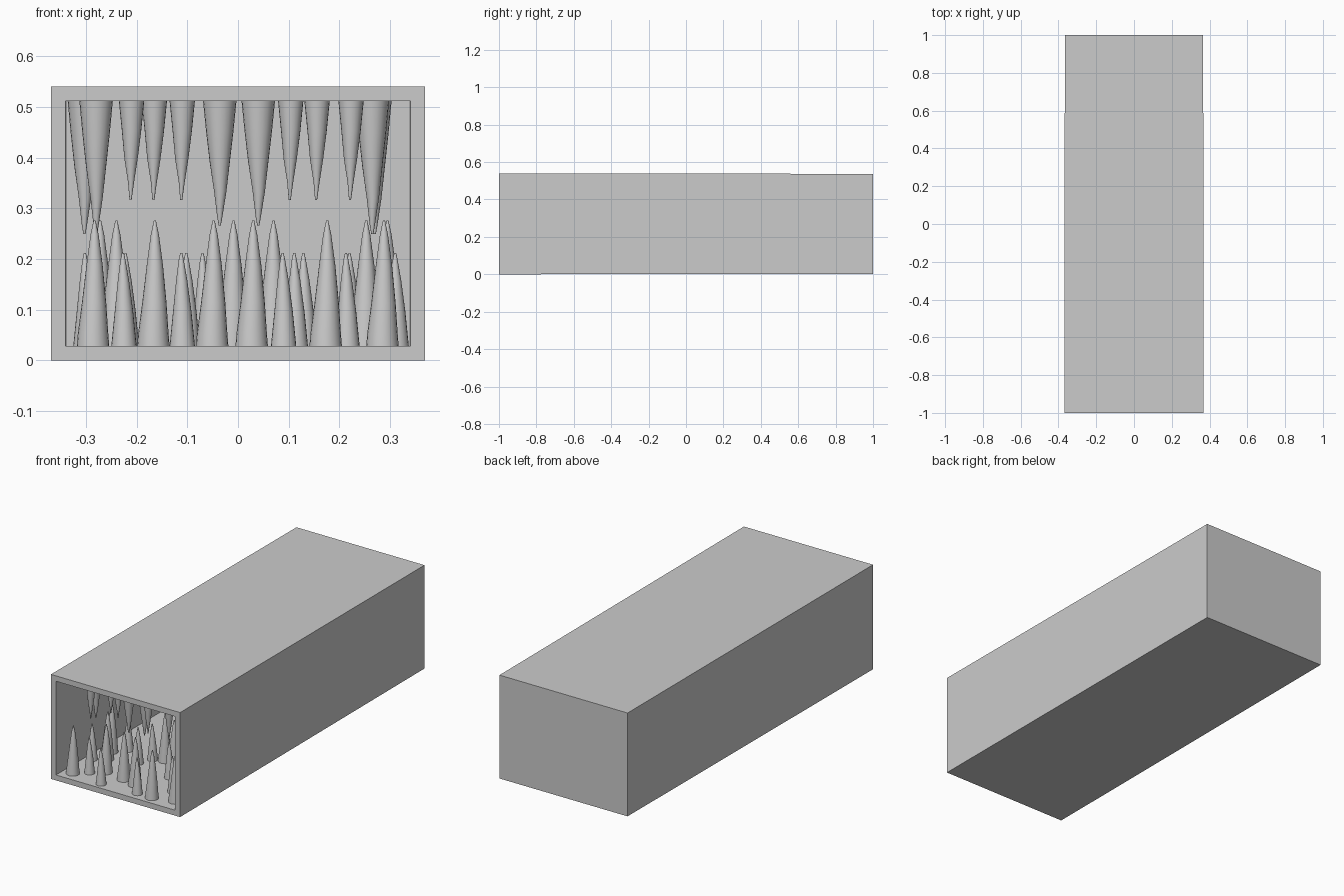
import bpy, bmesh, math

if "Cube" in bpy.data.objects:
    bpy.data.objects.remove(bpy.data.objects["Cube"])

FLOOR, CEIL, FRONT = 0.028, 0.512, -1.0


# Hollow tunnel shell: open at the front, closed and very slightly narrower at the back
def loop(bm, x, z0, z1, y):
    return [bm.verts.new(p) for p in ((-x, y, z0), (x, y, z0), (x, y, z1), (-x, y, z1))]


bm = bmesh.new()
rings = [loop(bm, 0.366, 0.003, 0.537, 1.0),
         loop(bm, 0.369, 0.0, 0.54, -1.0),
         loop(bm, 0.340, FLOOR, CEIL, -1.0),
         loop(bm, 0.338, FLOOR, CEIL, 0.97)]
for a, b in zip(rings, rings[1:]):
    for i in range(4):
        j = (i + 1) % 4
        bm.faces.new((a[i], a[j], b[j], b[i]))
bm.faces.new(rings[0])
bm.faces.new(rings[-1])
bmesh.ops.recalc_face_normals(bm, faces=bm.faces)
mesh = bpy.data.meshes.new("cave_shell")
bm.to_mesh(mesh)
bm.free()
bpy.context.collection.objects.link(bpy.data.objects.new("cave_shell", mesh))


# Spike mesh: stacked circles (height, radius, sideways offset); negative heights hang down
def spike_mesh(name, profile, sides=20):
    bm = bmesh.new()
    rings = []
    for h, r, dx in profile:
        rings.append([bm.verts.new((dx + r * math.cos(t), r * math.sin(t), h))
                      for t in (2 * math.pi * i / sides for i in range(sides))])
    for a, b in zip(rings, rings[1:]):
        for i in range(sides):
            j = (i + 1) % sides
            bm.faces.new((a[i], a[j], b[j], b[i]))
    bm.faces.new(rings[0])
    bm.faces.new(rings[-1])
    bmesh.ops.recalc_face_normals(bm, faces=bm.faces)
    for f in bm.faces:
        f.smooth = len(f.verts) == 4
    me = bpy.data.meshes.new(name)
    bm.to_mesh(me)
    bm.free()
    return me


tall_up = spike_mesh("tall_stalagmite", [(0, .032, 0), (.025, .030, 0), (.085, .024, .002),
                     (.16, .016, .003), (.22, .008, .003), (.248, .002, .003)])
short_up = spike_mesh("short_stalagmite", [(0, .025, 0), (.02, .023, 0), (.07, .018, 0),
                      (.13, .011, -.001), (.17, .005, -.002), (.184, .002, -.002)])
long_down = spike_mesh("long_stalactite", [(0, .033, 0), (-.06, .027, 0), (-.12, .020, 0),
                       (-.18, .012, .001), (-.23, .005, 0), (-.246, .002, 0)])
short_down = spike_mesh("short_stalactite", [(0, .025, 0), (-.06, .019, 0), (-.115, .013, -.001),
                        (-.16, .006, -.001), (-.196, .002, -.002)])


# Place spikes by (x, depth from the opening)
def place(me, spots, z, stretch=1.0):
    for n, (x, depth) in enumerate(spots, 1):
        ob = bpy.data.objects.new(f"{me.name}_{n}", me)
        ob.location = (x, FRONT + depth, z)
        ob.scale.z = stretch
        bpy.context.collection.objects.link(ob)


place(tall_up, [(-.286, .06), (-.167, .16), (-.051, .14), (.027, .12), (.173, .05), (.285, .08),
                (-.275, .36), (-.243, .28), (-.012, .42), (.067, .38), (.25, .34), (.292, .45)], FLOOR)
place(short_up, [(-.225, .11), (-.11, .04), (.09, .05), (.215, .16), (-.30, .24), (-.22, .42),
                 (-.10, .33), (-.068, .40), (.113, .28), (.131, .44), (.222, .40), (.312, .24)], FLOOR)
place(long_down, [(-.036, .16), (.04, .18)], CEIL)
place(long_down, [(-.28, .24), (-.303, .40), (.265, .22), (.27, .42)], CEIL, 1.07)
place(short_down, [(-.21, .10), (-.165, .20), (-.11, .18), (.104, .12), (.156, .22), (.223, .12)], CEIL)
